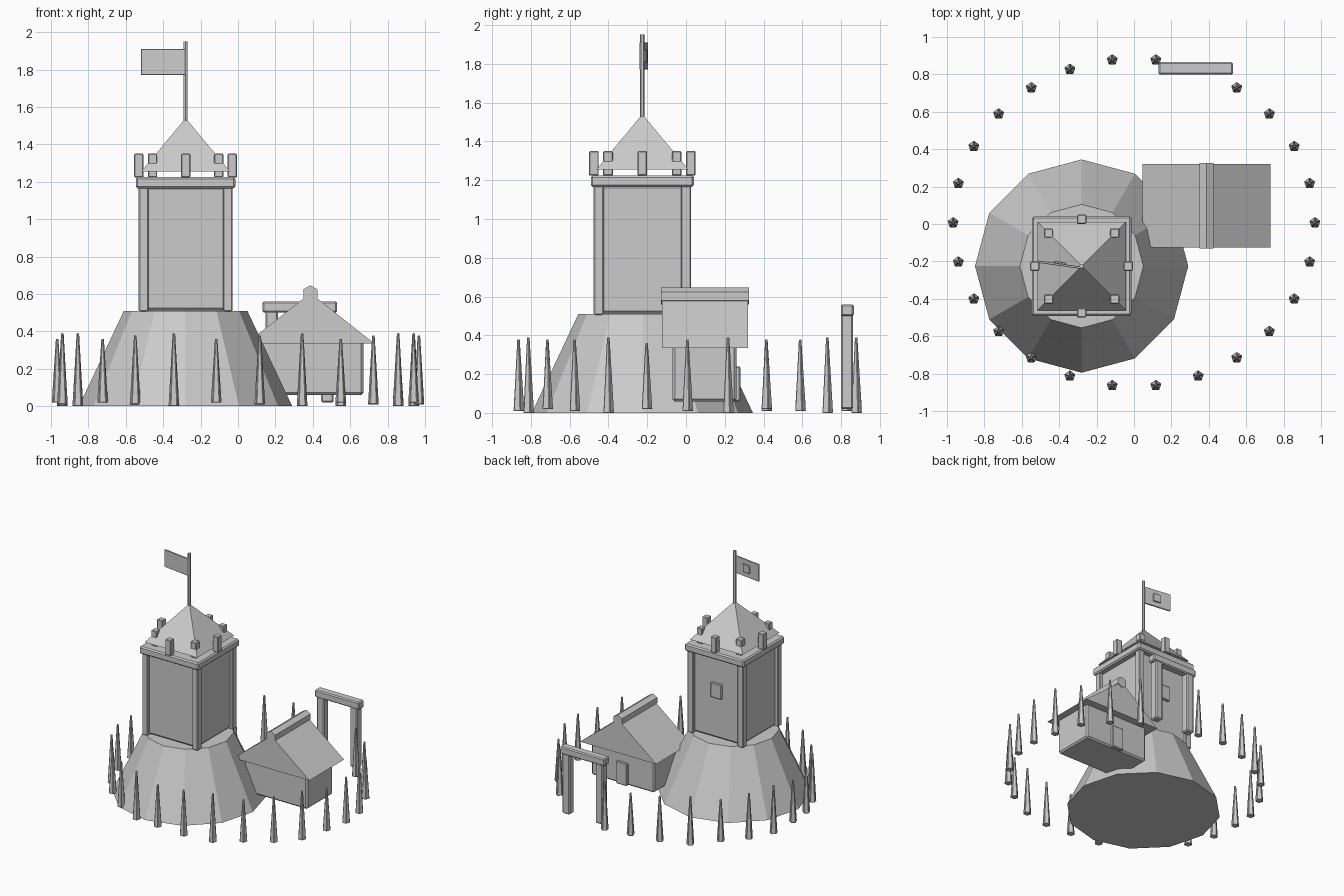
import bpy, bmesh, math
from mathutils import Matrix

if "Cube" in bpy.data.objects:
    bpy.data.objects.remove(bpy.data.objects["Cube"])

stone = bpy.data.materials.new("plain grey")
stone.diffuse_color = (0.6, 0.6, 0.6, 1)
stone.use_nodes = True
stone.node_tree.nodes["Principled BSDF"].inputs["Base Color"].default_value = stone.diffuse_color


def finish(name, bm, bevel=0.0):
    bmesh.ops.recalc_face_normals(bm, faces=bm.faces)
    mesh = bpy.data.meshes.new(name)
    bm.to_mesh(mesh)
    bm.free()
    mesh.materials.append(stone)
    ob = bpy.data.objects.new(name, mesh)
    bpy.context.collection.objects.link(ob)
    if bevel:
        mod = ob.modifiers.new("bevel", 'BEVEL')
        mod.width = bevel
        mod.segments = 1
    return ob


def box(name, x, y, z, bevel=0.006):
    """Box from (low, high) ranges."""
    bm = bmesh.new()
    size = [r[1] - r[0] for r in (x, y, z)]
    mid = [(r[0] + r[1]) / 2 for r in (x, y, z)]
    bmesh.ops.create_cube(bm, size=1, matrix=Matrix.Translation(mid) @ Matrix.Diagonal((*size, 1)))
    return finish(name, bm, bevel)


def cone(name, x, y, z0, z1, r0, r1, sides, turn=0.0, bevel=0.0):
    bm = bmesh.new()
    m = Matrix.Translation((x, y, (z0 + z1) / 2)) @ Matrix.Rotation(turn, 4, 'Z')
    bmesh.ops.create_cone(bm, cap_ends=True, segments=sides, radius1=r0, radius2=r1, depth=z1 - z0, matrix=m)
    bmesh.ops.remove_doubles(bm, verts=bm.verts, dist=0.0001)
    return finish(name, bm, bevel)


def prism_y(name, profile, y0, y1):
    """Extrude an x-z profile along y."""
    bm = bmesh.new()
    face = bm.faces.new([bm.verts.new((x, y0, z)) for x, z in profile])
    ext = bmesh.ops.extrude_face_region(bm, geom=[face])
    verts = [g for g in ext["geom"] if isinstance(g, bmesh.types.BMVert)]
    bmesh.ops.translate(bm, verts=verts, vec=(0, y1 - y0, 0))
    return finish(name, bm)


TX, TY = -0.28, -0.225  # tower centre

# Earth mound
cone("mound", TX, TY, 0, 0.51, 0.57, 0.33, 12)

# Tower walls, corner posts, cornice
box("tower_walls", (TX - 0.225, TX + 0.225), (TY - 0.225, TY + 0.225), (0.51, 1.175), 0.015)
for sx in (-1, 1):
    for sy in (-1, 1):
        cx, cy = TX + sx * 0.225, TY + sy * 0.225
        box("corner_post", (cx - 0.026, cx + 0.026), (cy - 0.026, cy + 0.026), (0.505, 1.17))
box("cornice", (TX - 0.266, TX + 0.266), (TY - 0.266, TY + 0.266), (1.165, 1.225), 0.01)

# Window on the rear wall
box("tower_window", (TX - 0.05, TX + 0.05), (TY + 0.21, TY + 0.243), (0.84, 0.96))

# Ring of eight merlons
for i in range(8):
    a = i * math.pi / 4
    cx, cy = TX + 0.25 * math.cos(a), TY + 0.25 * math.sin(a)
    box("merlon", (cx - 0.025, cx + 0.025), (cy - 0.025, cy + 0.025), (1.223, 1.35), 0.005)

# Pyramid roof, flagpole, flag and emblem
cone("tower_roof", TX, TY, 1.255, 1.54, 0.237 * math.sqrt(2), 0, 4, math.pi / 4)
cone("flagpole", TX, TY, 1.50, 1.95, 0.012, 0.012, 6)
swing = Matrix.Translation((TX, TY - 0.01, 1.84)) @ Matrix.Rotation(math.radians(-8), 4, 'Z')
for ob in (box("flag", (-0.24, 0), (-0.005, 0.007), (-0.07, 0.07), 0.002),
           box("flag_emblem", (-0.153, -0.087), (0.005, 0.017), (-0.033, 0.033), 0.003)):
    ob.matrix_world = swing

# House with gabled roof, ridge beam and rear door
HX = 0.387
box("house_walls", (HX - 0.283, HX + 0.283), (-0.07, 0.26), (0.06, 0.36), 0.012)
prism_y("house_roof", [(HX - 0.342, 0.335), (HX + 0.342, 0.335), (HX, 0.605)], -0.125, 0.32)
hexagon = [(HX + 0.044 * math.sin(i * math.pi / 3), 0.602 + 0.044 * math.cos(i * math.pi / 3)) for i in range(6)]
prism_y("ridge_beam", hexagon, -0.13, 0.325)
box("house_door", (HX - 0.05, HX + 0.05), (0.25, 0.28), (0.06, 0.24))

# Gate frame in the fence
for cx in (0.18, 0.478):
    box("gate_post", (cx - 0.033, cx + 0.033), (0.798, 0.862), (0.02, 0.51), 0.008)
box("gate_lintel", (0.13, 0.53), (0.798, 0.865), (0.50, 0.56), 0.008)

# Oval ring of stakes, left open at the gate
ranges = [(0.0, 0.39), (0.02, 0.36), (0.01, 0.378)]
for k in range(26):
    if k == 5:
        continue
    a = k * math.tau / 26
    z0, z1 = ranges[(k - 6) % 26 % 3]
    cone("fence_stake", 0.967 * math.cos(a), 0.007 + 0.877 * math.sin(a), z0, z1, 0.031, 0.008, 5, 0, 0.003)
